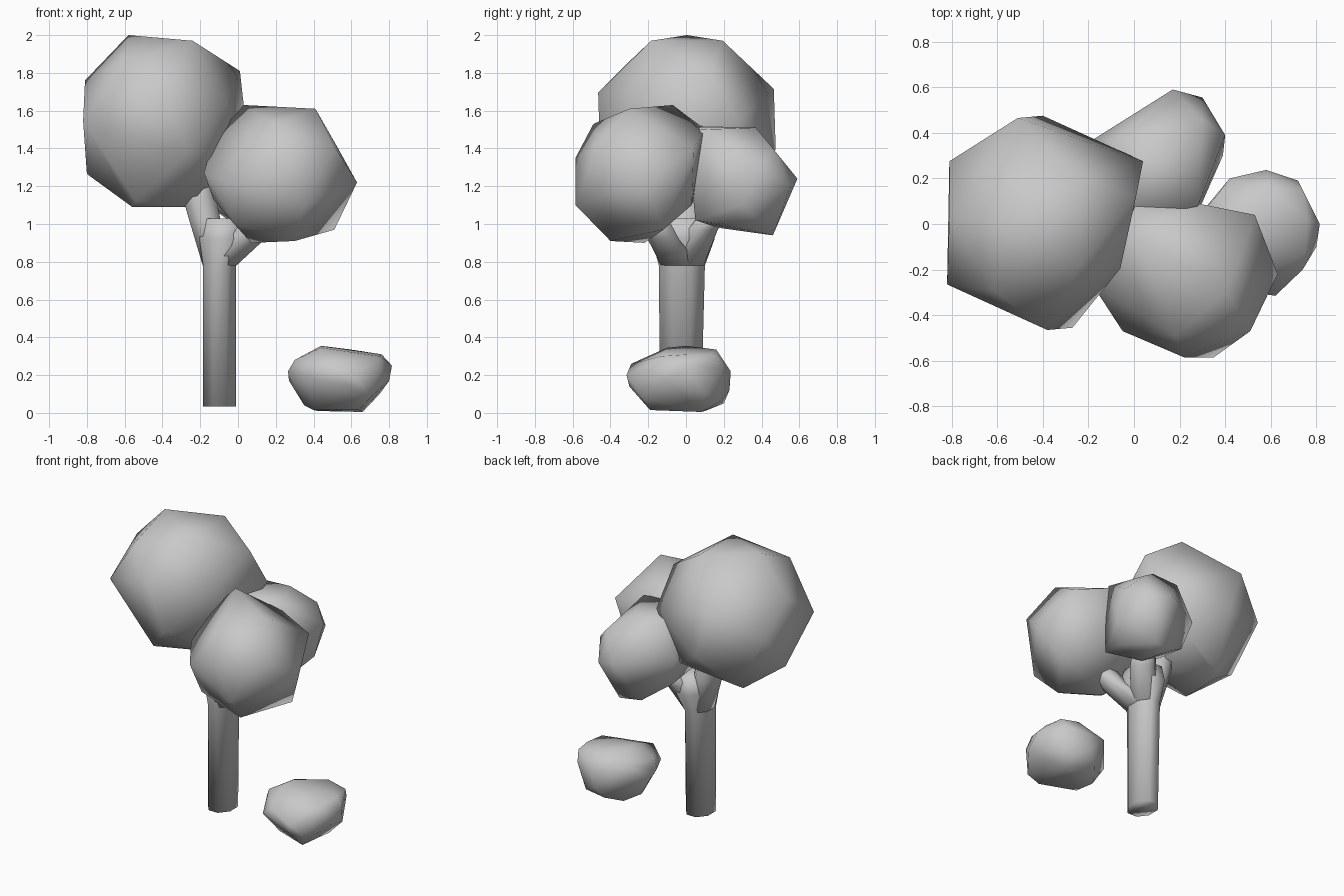
import bpy, bmesh, math
from mathutils import Vector

grey = bpy.data.materials.new("plain grey")
grey.diffuse_color = (0.58, 0.58, 0.58, 1)


def finish(name, bm):
    """Turn a bmesh into a smooth shaded grey object."""
    bmesh.ops.recalc_face_normals(bm, faces=bm.faces)
    for f in bm.faces:
        f.smooth = True
    me = bpy.data.meshes.new(name)
    bm.to_mesh(me)
    bm.free()
    me.materials.append(grey)
    ob = bpy.data.objects.new(name, me)
    bpy.context.collection.objects.link(ob)
    return ob


def lump(name, corners):
    """Chunky rounded solid stretched over a few corners."""
    bm = bmesh.new()
    for c in corners:
        bm.verts.new(c)
    bmesh.ops.convex_hull(bm, input=bm.verts)
    loose = [v for v in bm.verts if not v.link_faces]
    bmesh.ops.delete(bm, geom=loose, context='VERTS')
    return finish(name, bm)


# Large leaf ball: half of its corners point mirrored, plus the uneven ones
centre = Vector((-.39, .005, 1.545))
half = [(-.19, 0, .455), (.15, .19, .425), (.15, -.19, .425),
        (-.12, .46, .17), (-.01, .47, -.15), (-.43, -.27, 0), (-.22, -.3, .32)]
uneven = [(-.42, .27, 0), (-.17, -.15, -.455), (-.17, .15, -.45), (-.42, .02, .215),
          (-.41, .02, -.28), (.4, .12, .265), (.37, 0, -.2), (.33, -.2, .1)]
lump("large_leaf_ball", [centre + Vector(c) * s for c in half for s in (1, -1)]
     + [centre + Vector(c) for c in uneven])

# Front leaf ball
lump("front_leaf_ball", [
    (.03, -.07, 1.63), (.41, -.3, 1.61), (.22, -.585, 1.35), (.35, -.585, 1.1),
    (.07, -.22, .9), (.3, -.4, .91), (.63, -.22, 1.22), (.53, .04, 1.4),
    (.51, -.47, 1.41), (.51, -.12, .97), (-.05, -.47, 1.22), (.18, -.49, 1.53),
    (.28, .09, 1.48), (-.18, -.27, 1.27), (-.02, -.38, 1.0), (.3, .03, 1.1),
    (-.13, -.15, 1.13), (-.13, -.12, 1.45), (0, .1, 1.5), (-.05, .05, 1.15)])

# Back leaf ball
lump("back_leaf_ball", [
    (.17, .59, 1.24), (.3, .555, 1.2), (.4, .39, 1.3), (.39, .3, 1.1),
    (.2, .46, .94), (.05, .43, .95), (.08, .17, .98), (.3, .2, 1.0),
    (.15, .37, 1.51), (-.05, .37, 1.5), (.3, .46, 1.4), (.28, .08, 1.5),
    (-.18, .37, 1.27), (-.12, .33, 1.07), (-.05, .0, 1.52), (-.12, .1, 1.1),
    (.28, .05, 1.28), (.28, .05, 1.02)])


def limb(name, rings, sides=8):
    """Tapered tube through (centre, x radius, y radius) rings."""
    bm = bmesh.new()
    loops = []
    for c, rx, ry in rings:
        loops.append([bm.verts.new((c[0] + rx * math.cos(a), c[1] + ry * math.sin(a), c[2]))
                      for a in (2 * math.pi * (k + .5) / sides for k in range(sides))])
    for p, q in zip(loops, loops[1:]):
        for k in range(sides):
            n = (k + 1) % sides
            bm.faces.new((p[k], p[n], q[n], q[k]))
    bm.faces.new(loops[0][::-1])
    bm.faces.new(loops[-1])
    finish(name, bm)


# Trunk flaring into three thick forks
limb("trunk", [((-.098, -.028, .035), .094, .118), ((-.098, -.022, .78), .094, .132),
               ((-.08, -.015, .92), .135, .18), ((-.08, -.01, 1.03), .12, .15)])
limb("left_branch", [((-.105, -.01, .78), .088, .11), ((-.175, 0, 1.02), .09, .11),
                     ((-.205, 0, 1.14), .095, .1), ((-.24, 0, 1.25), .08, .08)])
limb("front_branch", [((-.09, -.03, .78), .088, .11), ((.05, -.12, .92), .1, .09),
                      ((.12, -.18, 1.05), .09, .08)])
limb("back_branch", [((-.09, 0, .78), .088, .1), ((0, .09, .97), .09, .085),
                     ((.05, .16, 1.07), .08, .08)])

# Boulder
lump("boulder", [
    (.44, 0, .355), (.44, -.1, .345), (.76, .02, .31), (.75, -.13, .3),
    (.6, .16, .335), (.74, .15, .31), (.3, -.08, .28), (.265, -.05, .22),
    (.27, .02, .17), (.815, 0, .25), (.8, -.1, .17), (.42, .2, .25),
    (.58, .237, .22), (.72, .19, .24), (.56, .23, .12), (.62, -.315, .2),
    (.46, -.29, .26), (.6, -.3, .14), (.37, -.25, .19), (.42, .1, .01),
    (.4, -.1, .015), (.66, .08, .005), (.64, -.19, .015), (.35, 0, .04),
    (.66, .18, .06), (.5, .2, .05), (.74, -.2, .24), (.36, .12, .29),
    (.7, -.23, .08), (.75, .1, .1)])
